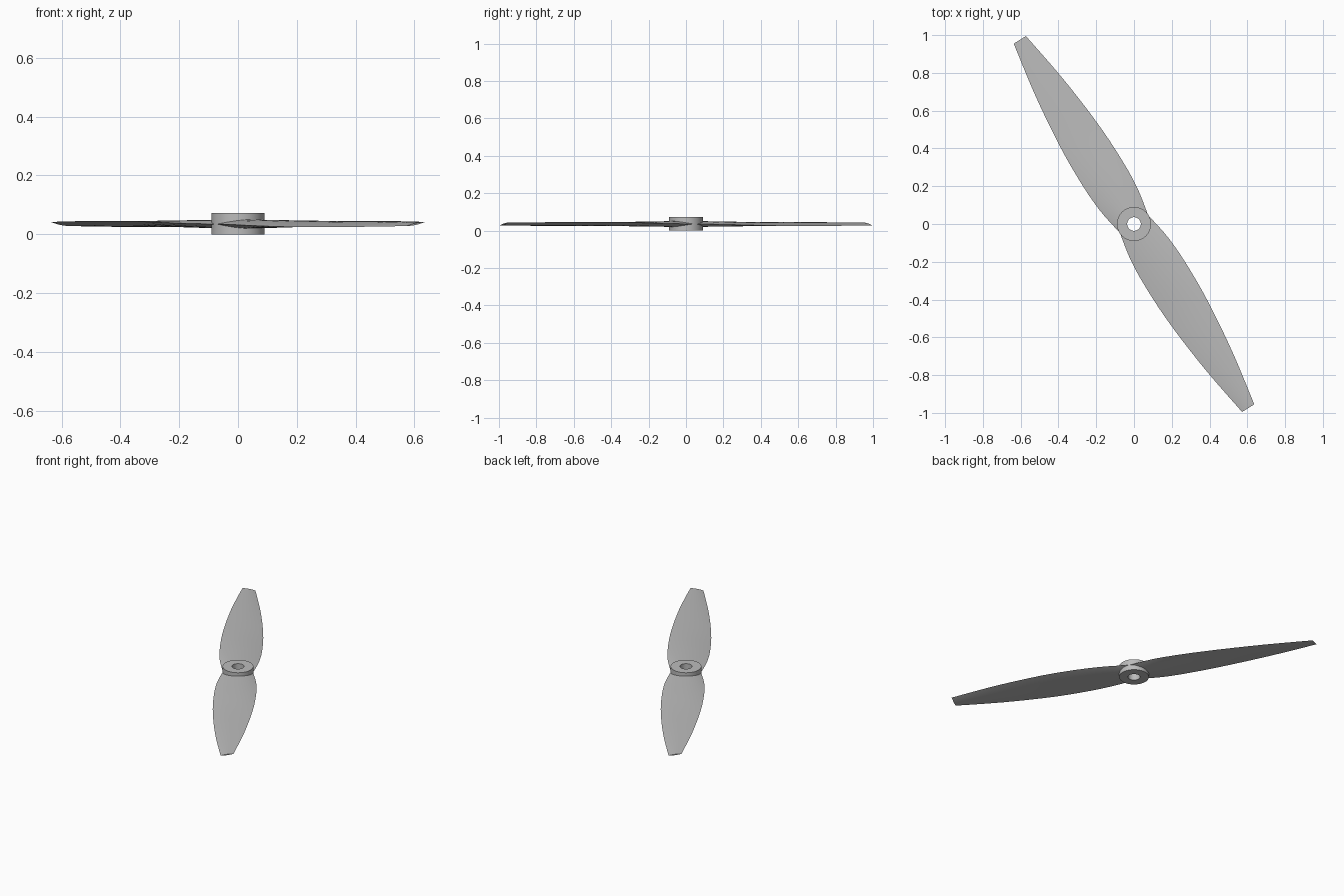
import bpy, bmesh, math
from mathutils import Matrix

if "Cube" in bpy.data.objects:
    bpy.data.objects.remove(bpy.data.objects["Cube"], do_unlink=True)

grey = bpy.data.materials.new("plain grey")
grey.use_nodes = True
grey.diffuse_color = (0.5, 0.5, 0.5, 1)
grey.node_tree.nodes["Principled BSDF"].inputs["Base Color"].default_value = (0.5, 0.5, 0.5, 1)

HUB_R, HOLE_R, HUB_H = 0.09, 0.036, 0.072
MID_Z = 0.035
HEADING = math.radians(-58.2)

# Blade stations: distance out, half chord, half thickness, edge rise from pitch
STATIONS = [
    (0.0, 0.088, 0.017, 0.0),
    (0.15, 0.115, 0.0145, 0.002),
    (0.32, 0.124, 0.0115, 0.006),
    (0.55, 0.117, 0.007, 0.010),
    (0.85, 0.086, 0.005, 0.010),
    (1.147, 0.038, 0.003, 0.007),
]


def finish(name, bm):
    bmesh.ops.recalc_face_normals(bm, faces=bm.faces)
    mesh = bpy.data.meshes.new(name)
    bm.to_mesh(mesh)
    bm.free()
    mesh.materials.append(grey)
    obj = bpy.data.objects.new(name, mesh)
    bpy.context.collection.objects.link(obj)
    bpy.ops.object.select_all(action="DESELECT")
    obj.select_set(True)
    bpy.context.view_layer.objects.active = obj
    bpy.ops.object.shade_smooth_by_angle(angle=math.radians(9))
    return obj


def smooth_stations(points, steps):
    """Catmull-Rom interpolation through the stations."""
    p = [points[0]] + points + [points[-1]]
    out = []
    for i in range(1, len(p) - 2):
        for s in range(steps):
            t = s / steps
            out.append([b + 0.5 * t * (c - a + t * (2*a - 5*b + 4*c - d + t * (3*(b - c) + d - a)))
                        for a, b, c, d in zip(*p[i - 1:i + 3])])
    return out + [list(points[-1])]


def make_blade(name, angle):
    bm = bmesh.new()
    n = 12
    rings = []
    for k, (u, chord, thick, rise) in enumerate(smooth_stations(STATIONS, 5)):
        ring = []
        for j in range(2 * n):
            # Upper surface runs one way, lower surface returns
            s = -math.cos(math.pi * j / n)
            side = 1 if j < n else -1
            v = s * chord
            # Inner rings curve around the shaft hole
            out = max(u, math.sqrt(max(0, 0.06 ** 2 - v * v)) + 0.002 * k)
            z = MID_Z + rise * s + side * thick * (1 - s * s)
            ring.append(bm.verts.new((out, v, z)))
        rings.append(ring)
    for a, b in zip(rings, rings[1:]):
        for j in range(2 * n):
            i = (j + 1) % (2 * n)
            bm.faces.new((a[j], a[i], b[i], b[j]))
    # Root and tip end caps
    for r in (rings[0], rings[-1]):
        for j in range(n):
            quad = [r[j], r[j + 1], r[-j - 1], r[-j % (2 * n)]]
            bm.faces.new(list(dict.fromkeys(quad)))
    bm.transform(Matrix.Rotation(angle, 4, "Z"))
    return finish(name, bm)


def make_hub():
    bm = bmesh.new()
    profile = [(HOLE_R, 0), (HUB_R, 0), (HUB_R, HUB_H), (HOLE_R, HUB_H)]
    n = 64
    rings = [[bm.verts.new((r * math.cos(math.tau * i / n), r * math.sin(math.tau * i / n), z))
              for i in range(n)] for r, z in profile]
    for k in range(4):
        a, b = rings[k], rings[(k + 1) % 4]
        for i in range(n):
            j = (i + 1) % n
            bm.faces.new((a[i], a[j], b[j], b[i]))
    return finish("hub", bm)


make_hub()
make_blade("front_blade", HEADING)
make_blade("back_blade", HEADING + math.pi)
